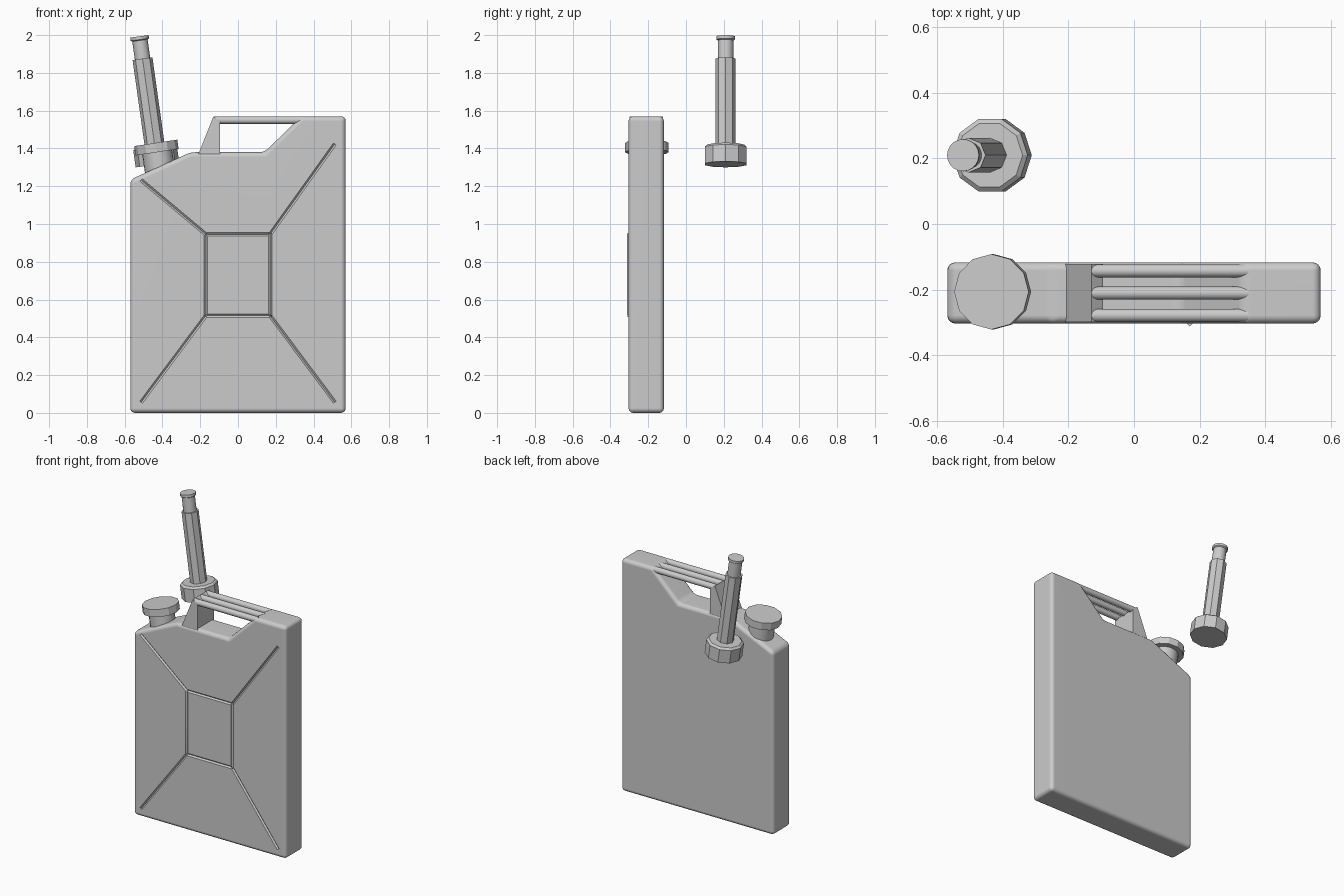
import bpy, bmesh, math
from mathutils import Vector, Matrix

if "Cube" in bpy.data.objects:
    bpy.data.objects.remove(bpy.data.objects["Cube"])

grey = bpy.data.materials.new("grey_metal")
grey.diffuse_color = (0.6, 0.6, 0.6, 1)
grey.use_nodes = True
grey.node_tree.nodes["Principled BSDF"].inputs["Base Color"].default_value = grey.diffuse_color


def make(name, bm):
    bmesh.ops.recalc_face_normals(bm, faces=bm.faces)
    me = bpy.data.meshes.new(name)
    bm.to_mesh(me)
    bm.free()
    ob = bpy.data.objects.new(name, me)
    bpy.context.collection.objects.link(ob)
    me.materials.append(grey)
    return ob


def activate(ob):
    bpy.ops.object.select_all(action='DESELECT')
    ob.select_set(True)
    bpy.context.view_layer.objects.active = ob


def smooth(ob, angle=30):
    activate(ob)
    bpy.ops.object.shade_smooth_by_angle(angle=math.radians(angle))


def apply(ob, mod):
    activate(ob)
    bpy.ops.object.modifier_apply(modifier=mod.name)


def prism(name, outline, y0, y1):
    """Extrude an x/z outline along y."""
    bm = bmesh.new()
    f = bm.faces.new([bm.verts.new((x, y0, z)) for x, z in outline])
    r = bmesh.ops.extrude_face_region(bm, geom=[f])
    vs = [g for g in r["geom"] if isinstance(g, bmesh.types.BMVert)]
    bmesh.ops.translate(bm, vec=(0, y1 - y0, 0), verts=vs)
    return make(name, bm)


def lathe(name, rings, sides, matrix):
    """Stack (radius, height) rings into a closed solid."""
    bm = bmesh.new()
    loops = [[bm.verts.new((r * math.cos(2 * math.pi * i / sides),
                            r * math.sin(2 * math.pi * i / sides), h))
              for i in range(sides)] for r, h in rings]
    for a, b in zip(loops, loops[1:]):
        for i in range(sides):
            j = (i + 1) % sides
            bm.faces.new((a[i], a[j], b[j], b[i]))
    bm.faces.new(loops[0][::-1])
    bm.faces.new(loops[-1])
    bm.transform(matrix)
    return make(name, bm)


def along(p, q):
    """Matrix placing local z on the direction p to q."""
    d = Vector(q) - Vector(p)
    return Matrix.Translation(p) @ d.to_track_quat('Z', 'Y').to_matrix().to_4x4()


FRONT, BACK = -0.304, -0.117

# can body with rounded edges
body = prism("can_body", [(-0.57, 0), (0.57, 0), (0.57, 1.57), (0.335, 1.57),
                          (0.14, 1.38), (-0.25, 1.38), (-0.57, 1.235)], FRONT, BACK)
bev = body.modifiers.new("round", 'BEVEL')
bev.width, bev.segments, bev.limit_method = 0.025, 4, 'ANGLE'
bev.angle_limit = math.radians(20)
apply(body, bev)

# pressed grooves: centre rectangle and four diagonals
inner = [(-0.17, 0.945), (0.17, 0.945), (0.17, 0.515), (-0.17, 0.515)]
outer = [(-0.51, 1.23), (0.51, 1.42), (0.51, 0.06), (-0.51, 0.06)]
lines = list(zip(inner, outer)) + [(inner[i], inner[(i + 1) % 4]) for i in range(4)]
for (x0, z0), (x1, z1) in lines:
    p, q = (x0, FRONT, z0), (x1, FRONT, z1)
    length = (Vector(q) - Vector(p)).length
    cutter = lathe("groove_cutter", [(0.009, -0.004), (0.009, length + 0.004)], 4, along(p, q))
    cutter.hide_render = True
    cut = body.modifiers.new("groove", 'BOOLEAN')
    cut.operation, cut.object, cut.solver = 'DIFFERENCE', cutter, 'EXACT'
    apply(body, cut)
    bpy.data.objects.remove(cutter)
smooth(body)
wn = body.modifiers.new("even_normals", 'WEIGHTED_NORMAL')
wn.keep_sharp = True

# handle post and three grip rods
prism("handle_post", [(-0.21, 1.37), (-0.095, 1.37), (-0.095, 1.54), (-0.13, 1.57)],
      -0.299, -0.122)
for i, y in enumerate((-0.143, -0.211, -0.279)):
    rod = lathe(f"handle_rod_{i + 1}", [(0.02, 0), (0.02, 0.48)], 16,
                along((-0.13, y, 1.55), (0.35, y, 1.55)))
    smooth(rod)

# filler neck and cap
tilt = Matrix.Rotation(math.radians(-8.5), 4, 'Y')
cap_at = Matrix.Translation((-0.428, -0.207, 1.38)) @ tilt
smooth(lathe("filler_neck", [(0.08, -0.14), (0.08, 0.01)], 20, cap_at))
lathe("filler_cap", [(0.115, 0), (0.115, 0.05)], 12, cap_at)

# separate pouring spout
spout_at = Matrix.Translation((-0.427, 0.21, 1.316)) @ Matrix.Rotation(math.radians(-8), 4, 'Y')
lathe("spout_nut", [(0.116, 0), (0.116, 0.09), (0.102, 0.102)], 10, spout_at)
lathe("spout_tube", [(0.053, 0.09), (0.053, 0.565)], 8, spout_at)
smooth(lathe("spout_tip", [(0.041, 0.55), (0.041, 0.662), (0.049, 0.667), (0.049, 0.684)],
             20, spout_at))
